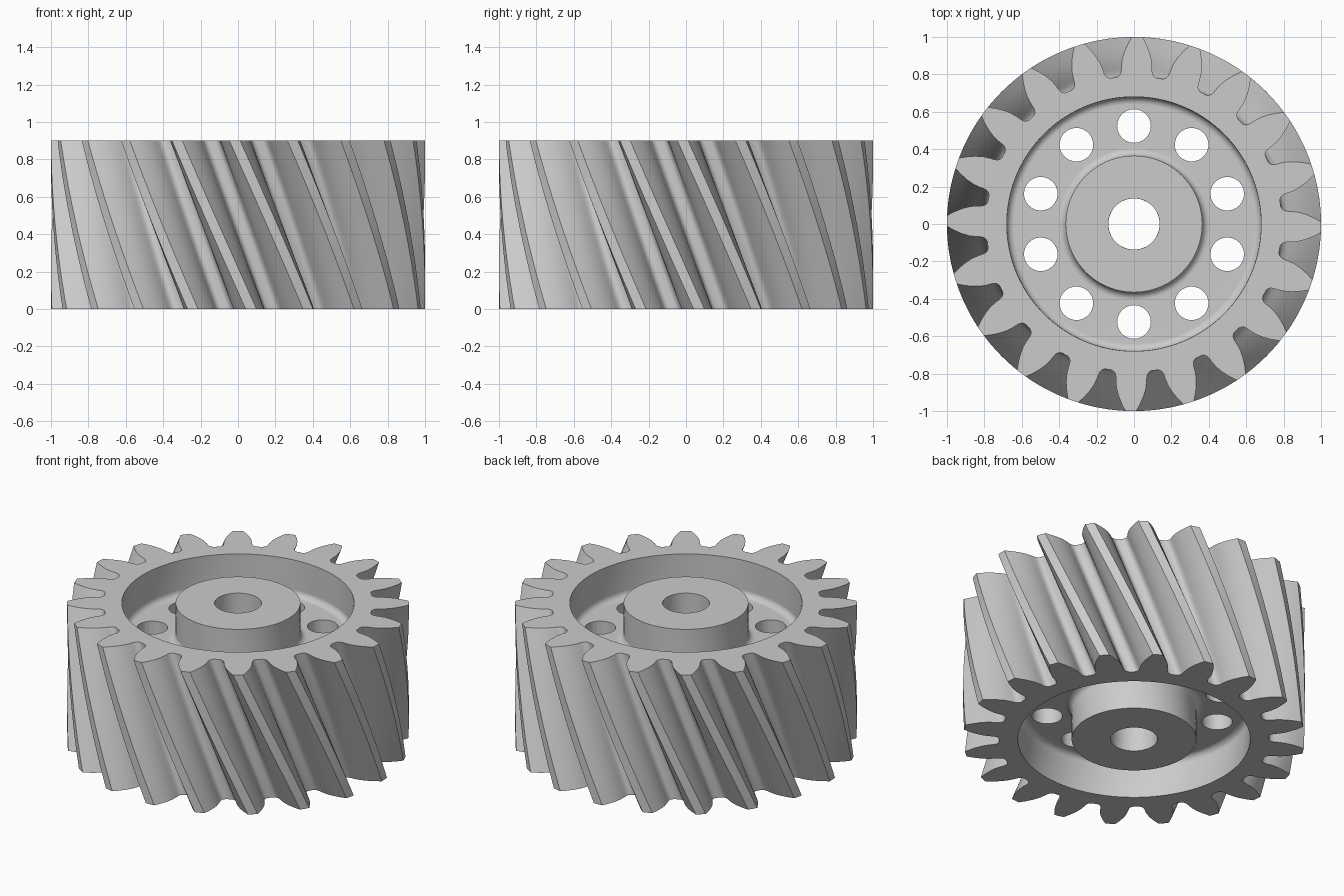
import bpy, bmesh
from math import sin, cos, tan, acos, pi, radians
from mathutils import Matrix

cube = bpy.data.objects.get("Cube")
if cube:
    bpy.data.objects.remove(cube, do_unlink=True)

HEIGHT, TEETH, TWIST, PHASE = 0.9, 20, radians(-23), radians(22)
PITCH_R, BASE_R, ROOT_R, TIP_R = 0.909, 0.845, 0.79, 1.0
RIM_R, HUB_R, BORE_R, DEPTH, FILLET = 0.68, 0.365, 0.137, 0.23, 0.04

steel = bpy.data.materials.new("grey steel")
steel.use_nodes = True
grey = (0.6, 0.6, 0.6, 1)
steel.diffuse_color = grey
steel.node_tree.nodes["Principled BSDF"].inputs["Base Color"].default_value = grey


def involute(r):
    a = acos(BASE_R / r)
    return tan(a) - a


def flank_angle(r):
    """Half the tooth's angular thickness at radius r."""
    return pi / (2 * TEETH) + involute(PITCH_R) - involute(r)


# One tooth: root, fillet and involute flank, mirrored about the tip
flank = [(0.135, ROOT_R), (0.118, 0.796), (0.106, 0.808), (0.1, 0.825)]
for i in range(5):
    r = BASE_R + (TIP_R - BASE_R) * i / 4
    flank.append((flank_angle(r), r))
tooth = [(-pi / TEETH, ROOT_R)] + [(-a, r) for a, r in flank]
tooth += [(0, TIP_R)] + [(a, r) for a, r in reversed(flank)]
outline = [(a + k * 2 * pi / TEETH, r) for k in range(TEETH) for a, r in tooth]

# Upper recess section, from the rim edge down to the web and up the hub
recess = [(RIM_R, HEIGHT)]
floor = HEIGHT - DEPTH
arc = [radians(90) * i / 6 for i in range(7)]
recess += [(RIM_R - FILLET * (1 - cos(a)), floor + FILLET * (1 - sin(a))) for a in arc]
recess += [(HUB_R + FILLET * (1 - cos(a)), floor + FILLET * (1 - sin(a)))
           for a in reversed(arc)]
recess.append((HUB_R, HEIGHT))
bore = [(BORE_R, HEIGHT * (1 - i / 8)) for i in range(9)]
section = recess + bore + [(r, HEIGHT - z) for r, z in reversed(recess)]

# Gear body: closed loop of rings, each turned along the helix
bm = bmesh.new()


def ring(z, radius=None):
    turn = PHASE + TWIST * z / HEIGHT
    return [bm.verts.new(((radius or r) * cos(a + turn),
                          (radius or r) * sin(a + turn), z)) for a, r in outline]


LAYERS = 20
rings = [ring(HEIGHT * i / LAYERS) for i in range(LAYERS + 1)]
rings += [ring(z, r) for r, z in section]
n = len(outline)
for j, lower in enumerate(rings):
    upper = rings[(j + 1) % len(rings)]
    for i in range(n):
        k = (i + 1) % n
        bm.faces.new((lower[i], lower[k], upper[k], upper[i]))


def finish(bm, name):
    bmesh.ops.recalc_face_normals(bm, faces=bm.faces[:])
    mesh = bpy.data.meshes.new(name)
    bm.to_mesh(mesh)
    bm.free()
    mesh.materials.append(steel)
    obj = bpy.data.objects.new(name, mesh)
    bpy.context.collection.objects.link(obj)
    return obj


gear = finish(bm, "helical_gear")

# Ten lightening holes through the web
bm = bmesh.new()
for k in range(10):
    spot = Matrix.Rotation(radians(18 + 36 * k), 4, "Z") @ Matrix.Translation((0.524, 0, HEIGHT / 2))
    bmesh.ops.create_cone(bm, cap_ends=True, segments=24, radius1=0.09,
                          radius2=0.09, depth=0.7, matrix=spot)
cutter = finish(bm, "hole_cutter")
cutter.hide_render = True

bpy.ops.object.select_all(action="DESELECT")
gear.select_set(True)
bpy.context.view_layer.objects.active = gear
cut = gear.modifiers.new("holes", "BOOLEAN")
cut.operation, cut.solver, cut.object = "DIFFERENCE", "EXACT", cutter
bpy.ops.object.modifier_apply(modifier=cut.name)
bpy.data.objects.remove(cutter, do_unlink=True)

# Smooth flanks and fillets with crisp edges
bpy.ops.object.shade_smooth_by_angle(angle=radians(30))
weighted = gear.modifiers.new("even shading", "WEIGHTED_NORMAL")
weighted.keep_sharp = True
